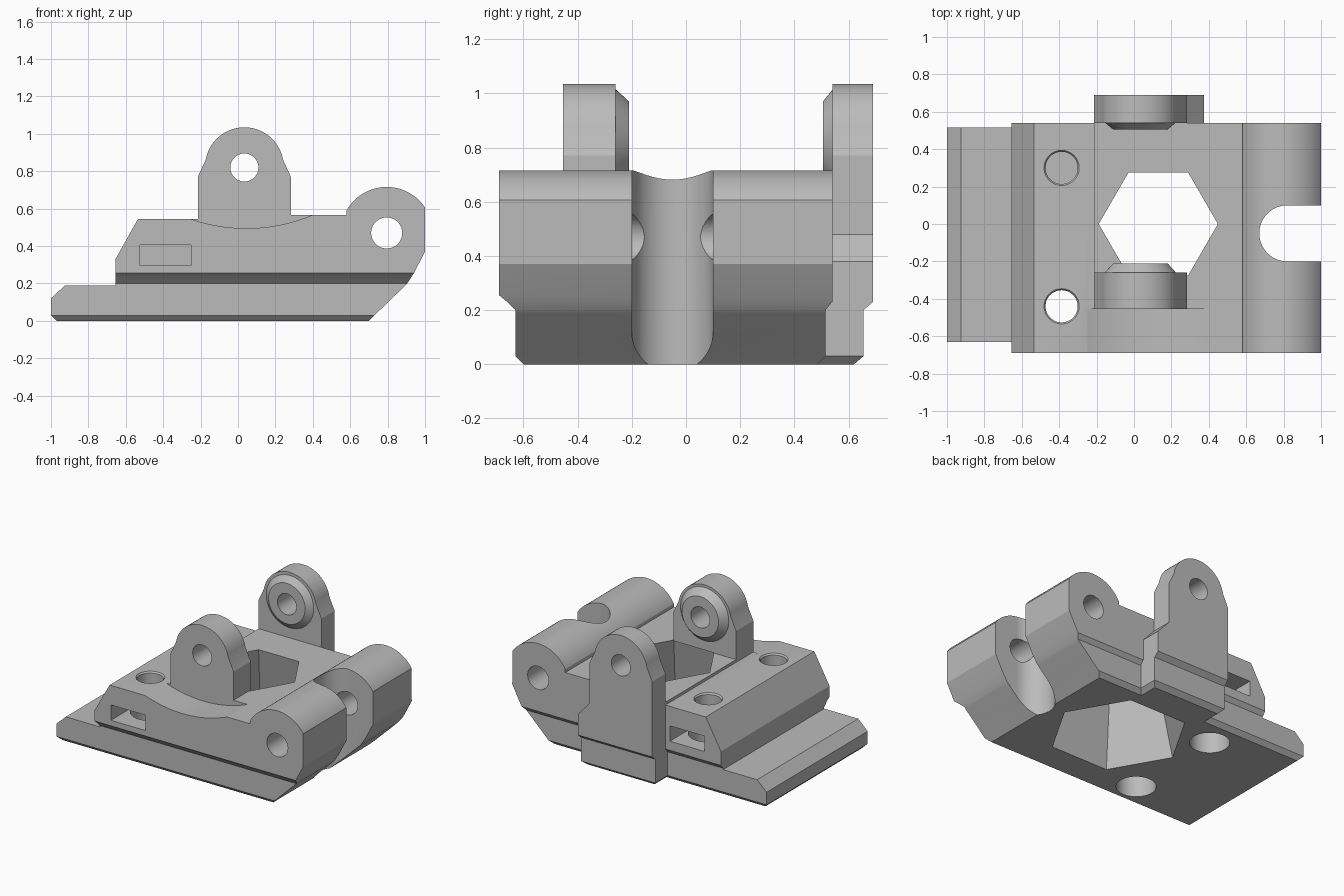
import bpy, bmesh, math
from mathutils import Matrix, Vector

if "Cube" in bpy.data.objects:
    bpy.data.objects.remove(bpy.data.objects["Cube"], do_unlink=True)

grey = bpy.data.materials.new("plain grey")
grey.use_nodes = True
GREY = (0.5, 0.5, 0.5, 1)
grey.diffuse_color = GREY
grey.node_tree.nodes["Principled BSDF"].inputs["Base Color"].default_value = GREY


def finish(name, bm):
    bmesh.ops.recalc_face_normals(bm, faces=bm.faces)
    mesh = bpy.data.meshes.new(name)
    bm.to_mesh(mesh)
    bm.free()
    mesh.materials.append(grey)
    ob = bpy.data.objects.new(name, mesh)
    bpy.context.collection.objects.link(ob)
    return ob


def loft(name, rings):
    """Skin matching closed loops of points and cap both ends."""
    bm = bmesh.new()
    loops = [[bm.verts.new(p) for p in ring] for ring in rings]
    n = len(loops[0])
    for a, b in zip(loops, loops[1:]):
        for i in range(n):
            j = (i + 1) % n
            bm.faces.new((a[i], a[j], b[j], b[i]))
    bm.faces.new(loops[0])
    bm.faces.new(loops[-1])
    return finish(name, bm)


def prism(name, profile, y0, y1):
    """Extrude an x-z profile along y."""
    return loft(name, [[(x, y, z) for x, z in profile] for y in (y0, y1)])


def slab(name, levels):
    """Stack rectangles given as z, x0, x1, y0, y1."""
    return loft(name, [[(a, c, z), (b, c, z), (b, d, z), (a, d, z)]
                       for z, a, b, c, d in levels])


def cone(name, start, end, r0, r1, sides=64):
    """Round or faceted frustum between two points."""
    start, end = Vector(start), Vector(end)
    axis = end - start
    turn = Matrix.Identity(4) if abs(axis.z) > 0 else axis.to_track_quat('Z', 'Y').to_matrix().to_4x4()
    rings = []
    for centre, r in ((start, r0), (end, r1)):
        angles = [math.tau * i / sides for i in range(sides)]
        rings.append([centre + turn @ Vector((r * math.cos(t), r * math.sin(t), 0)) for t in angles])
    return loft(name, rings)


def arc(cx, cz, r, a0, a1, n=28):
    angles = [math.radians(a0 + (a1 - a0) * i / n) for i in range(n + 1)]
    return [(cx + r * math.cos(t), cz + r * math.sin(t)) for t in angles]


def combine(target, other, operation):
    mod = target.modifiers.new(operation.lower(), 'BOOLEAN')
    mod.operation, mod.solver, mod.object = operation, 'EXACT', other
    bpy.context.view_layer.objects.active = target
    bpy.ops.object.modifier_apply(modifier=mod.name)
    bpy.data.objects.remove(other, do_unlink=True)


# Main block with its rounded hinge barrel
profile = [(-0.655, 0.255), (0.94, 0.255), (1, 0.37)]
profile += arc(0.795, 0.47, 0.246, 33.6, 151)
profile += [(0.58, 0.565), (-0.215, 0.565), (-0.215, 0.545), (-0.535, 0.545), (-0.655, 0.33)]
body = prism("hinge_bracket", profile, -0.69, 0.54)

# Undercut band and base plate with bevelled edges
undercut = slab("undercut", [(0.19, -0.655, 0.895, -0.63, 0.515), (0.2, -0.655, 0.905, -0.63, 0.515),
                             (0.23, -0.655, 0.924, -0.66, 0.54), (0.255, -0.655, 0.94, -0.69, 0.54)])
base = slab("base_plate", [(0, -0.97, 0.7, -0.6, 0.485), (0.03, -1, 0.73, -0.63, 0.515),
                           (0.12, -1, 0.823, -0.63, 0.515), (0.19, -0.925, 0.895, -0.63, 0.515)])

# Upright ears with conical bosses on their inner faces
EX, EZ = 0.034, 0.825
crown = [(0.283, 0.77)] + arc(EX, EZ, 0.21, 10, 170) + [(-0.215, 0.77)]
front_ear = prism("front_ear", [(-0.215, 0.48), (0.283, 0.48)] + crown, -0.455, -0.26)
rear_ear = prism("rear_ear", [(-0.215, 0.23), (0.375, 0.23), (0.375, 0.38), (0.283, 0.48)] + crown, 0.54, 0.69)
rear_foot = slab("rear_foot", [(0, -0.185, 0.345, 0.45, 0.62), (0.03, -0.215, 0.375, 0.45, 0.655),
                               (0.2, -0.215, 0.375, 0.45, 0.655), (0.23, -0.215, 0.375, 0.45, 0.69)])
front_boss = cone("front_boss", (EX, -0.27, EZ), (EX, -0.21, EZ), 0.2, 0.145)
rear_boss = cone("rear_boss", (EX, 0.55, EZ), (EX, 0.505, EZ), 0.2, 0.145)
for part in (undercut, base, front_ear, rear_ear, rear_foot, front_boss, rear_boss):
    combine(body, part, 'UNION')

# Tapered six-sided opening
cutters = [cone("hex_opening", (0.13, 0, -0.02), (0.13, 0, 0.567), 0.46, 0.318, 6)]

# Pin holes through the barrel and the ears
for name, x, z, r in (("barrel_hole", 0.795, 0.47, 0.083), ("ear_hole", EX, 0.82, 0.075)):
    cutters.append(cone(name, (x, -1, z), (x, 1, z), r, r))

# Screw holes with nut slots opening to the sides
for y, y0, y1 in ((-0.44, -0.8, -0.3), (0.3, 0.16, 0.8)):
    x = -0.387
    cutters.append(cone("screw_hole", (x, y, -0.1), (x, y, 0.7), 0.086, 0.086))
    cutters.append(cone("screw_rim", (x, y, 0.53), (x, y, 0.56), 0.083, 0.105))
    cutters.append(cone("screw_bore", (x, y, -0.1), (x, y, 0.32), 0.13, 0.13))
    cutters.append(slab("nut_slot", [(0.295, -0.525, -0.25, y0, y1), (0.405, -0.525, -0.25, y0, y1)]))

# Shallow curved relief in front of the front ear
cutters.append(prism("curved_relief", arc(0.045, 1.405, 0.91, 225, 315, 48), -0.8, -0.455))

# Round-ended slot that splits the barrel
slot = [(1.2, -0.2), (1.2, 0.1)] + arc(0.82, -0.05, 0.15, 90, 270)
cutters.append(loft("barrel_slot", [[(x, y, z) for x, y in slot] for z in (-0.1, 0.9)]))
for cutter in cutters:
    combine(body, cutter, 'DIFFERENCE')

bpy.ops.object.select_all(action='DESELECT')
body.select_set(True)
bpy.context.view_layer.objects.active = body
bpy.ops.object.shade_smooth_by_angle(angle=math.radians(20))
